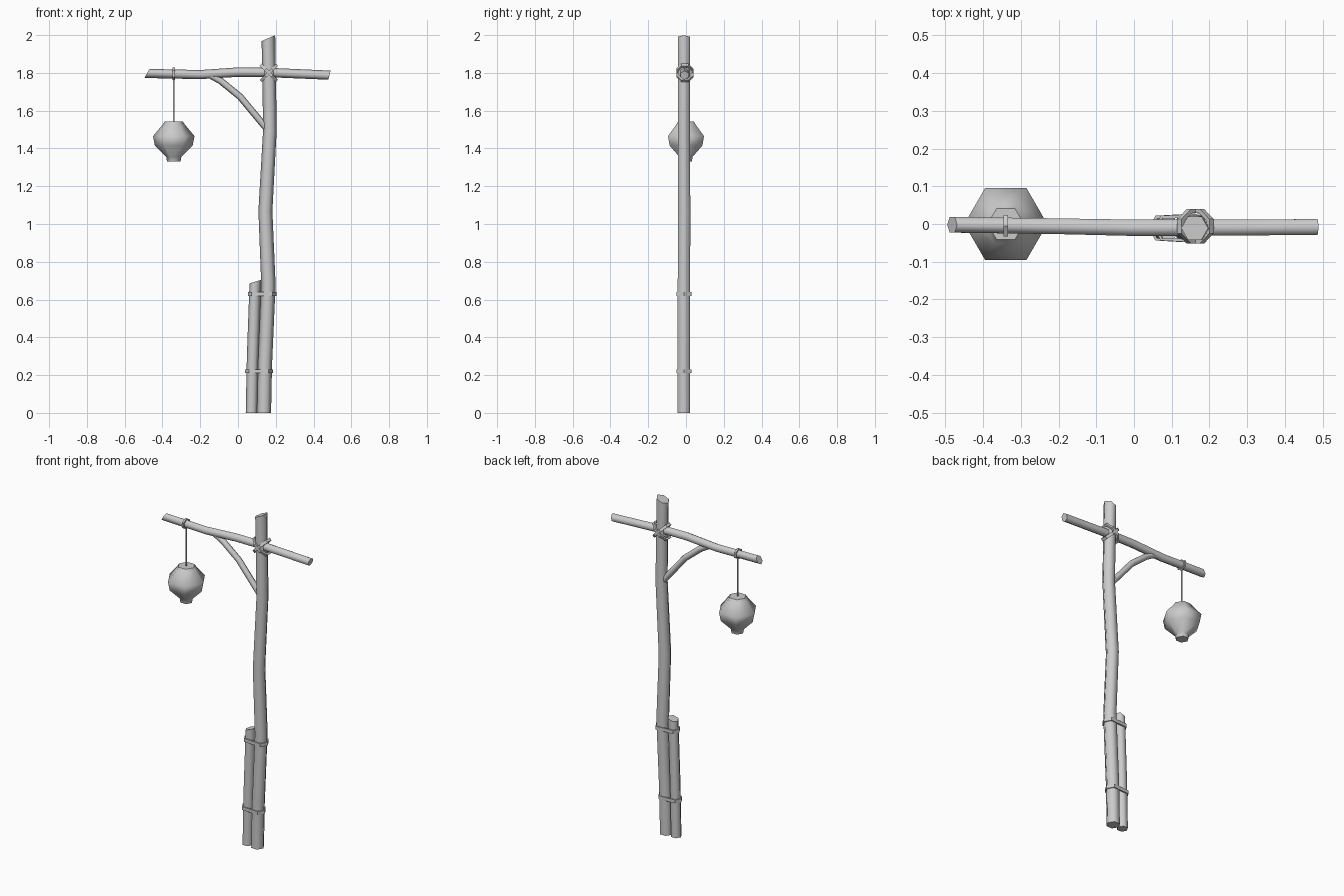
import bpy, bmesh
from math import sin, cos, radians
from mathutils import Vector, Matrix

if "Cube" in bpy.data.objects:
    bpy.data.objects.remove(bpy.data.objects["Cube"])


def finish(name, bm, smooth=True):
    bmesh.ops.recalc_face_normals(bm, faces=bm.faces)
    for f in bm.faces:
        f.smooth = smooth and len(f.verts) == 4
        if len(f.verts) != 4:                      # crisp end caps
            for e in f.edges:
                e.smooth = False
    me = bpy.data.meshes.new(name)
    bm.to_mesh(me)
    bm.free()
    ob = bpy.data.objects.new(name, me)
    bpy.context.collection.objects.link(ob)
    return ob


def pole(name, path, u, v, axis, cuts=(0, 0), sides=6):
    """Rings perpendicular to axis along path (x, y, z, radius); cuts slant the ends along u."""
    u, v, axis = (Vector(a).normalized() for a in (u, v, axis))
    bm = bmesh.new()
    rings = []
    for i, (x, y, z, r) in enumerate(path):
        slope = cuts[0] if i == 0 else cuts[1] if i == len(path) - 1 else 0
        ring = []
        for k in range(sides):
            a = radians(360 * k / sides)
            ring.append(bm.verts.new(Vector((x, y, z)) + u * r * cos(a) + v * r * sin(a)
                                     + axis * slope * r * cos(a)))
        rings.append(ring)
    for a, b in zip(rings, rings[1:]):
        for k in range(sides):
            j = (k + 1) % sides
            bm.faces.new((a[k], a[j], b[j], b[k]))
    bm.faces.new(rings[0])
    bm.faces.new(rings[-1])
    return finish(name, bm)


def band(name, outer, inner, width, matrix):
    """Closed flat strap between two outlines."""
    bm = bmesh.new()
    h = width / 2
    loops = [[bm.verts.new(matrix @ Vector((x, y, z))) for x, y in pts]
             for pts, z in ((outer, -h), (outer, h), (inner, h), (inner, -h))]
    n = len(outer)
    for i in range(4):
        a, b = loops[i], loops[(i + 1) % 4]
        for k in range(n):
            j = (k + 1) % n
            bm.faces.new((a[k], a[j], b[j], b[k]))
    return finish(name, bm, False)


def ngon(n, r, sy=1, start=0, cx=0, angles=None):
    angles = angles or [start + 360 * k / n for k in range(n)]
    return [(cx + r * cos(radians(a)), r * sy * sin(radians(a))) for a in angles]


X, Y, Z = (1, 0, 0), (0, 1, 0), (0, 0, 1)
PY = -0.011

# Crooked main post and short support stake
pole("main_post", [(0.137, PY, 0, 0.038), (0.142, PY, 0.25, 0.038), (0.161, PY, 0.68, 0.038),
                   (0.145, PY + 0.002, 1.07, 0.037), (0.169, PY, 1.5, 0.036),
                   (0.165, PY, 1.75, 0.036), (0.161, PY, 1.984, 0.036)], X, Y, Z, (0, 0.43))
pole("support_stake", [(0.072, PY, 0, 0.031), (0.078, PY, 0.3, 0.031),
                       (0.092, PY, 0.695, 0.031)], X, Y, Z, (0, 0.3))

# Cross arm and curved brace
pole("cross_arm", [(-0.482, -0.002, 1.797, 0.024), (-0.2, -0.006, 1.791, 0.024),
                   (0.0, -0.010, 1.804, 0.025), (0.14, -0.010, 1.803, 0.025),
                   (0.484, -0.008, 1.788, 0.024)], Z, Y, X, (0.55, 0.25))
pole("brace", [(-0.15, -0.008, 1.789, 0.018), (-0.09, -0.008, 1.756, 0.018),
               (0.011, -0.008, 1.674, 0.018), (0.16, -0.008, 1.495, 0.018)],
     (1, 0, 1), Y, (1, 0, -1))

# Straps binding the stake to the post
for name, z, px, sx in (("upper_strap", 0.63, 0.159, 0.090), ("lower_strap", 0.22, 0.140, 0.076)):
    out, inn = [ngon(0, 0.045 - d, cx=px, angles=(-60, 0, 60))
                + ngon(0, 0.038 - d, cx=sx, angles=(120, 180, 240)) for d in (0, 0.010)]
    band(name, out, inn, 0.02, Matrix.Translation((0, PY, z)))

# Crossed lashing at the joint
for name, ang in (("lashing_a", 45), ("lashing_b", -45)):
    band(name, ngon(8, 0.066, 0.74, 22.5), ngon(8, 0.054, 0.70, 22.5), 0.016,
         Matrix.Translation((0.163, -0.006, 1.80)) @ Matrix.Rotation(radians(ang), 4, 'Y'))

# Rope loop and hanging rope
band("rope_loop", ngon(6, 0.033), ngon(6, 0.023), 0.011,
     Matrix.Translation((-0.34, -0.005, 1.795)) @ Matrix.Rotation(radians(90), 4, 'Y'))
pole("hanging_rope", [(-0.34, -0.003, 1.535, 0.005), (-0.34, -0.003, 1.78, 0.005)], X, Y, Z)

# Six-sided lantern
profile = [(0.036, 1.33), (0.040, 1.355), (0.100, 1.415), (0.110, 1.465),
           (0.060, 1.525), (0.048, 1.543)]
pole("lantern", [(-0.34, 0, z, r) for r, z in profile], X, Y, Z)
